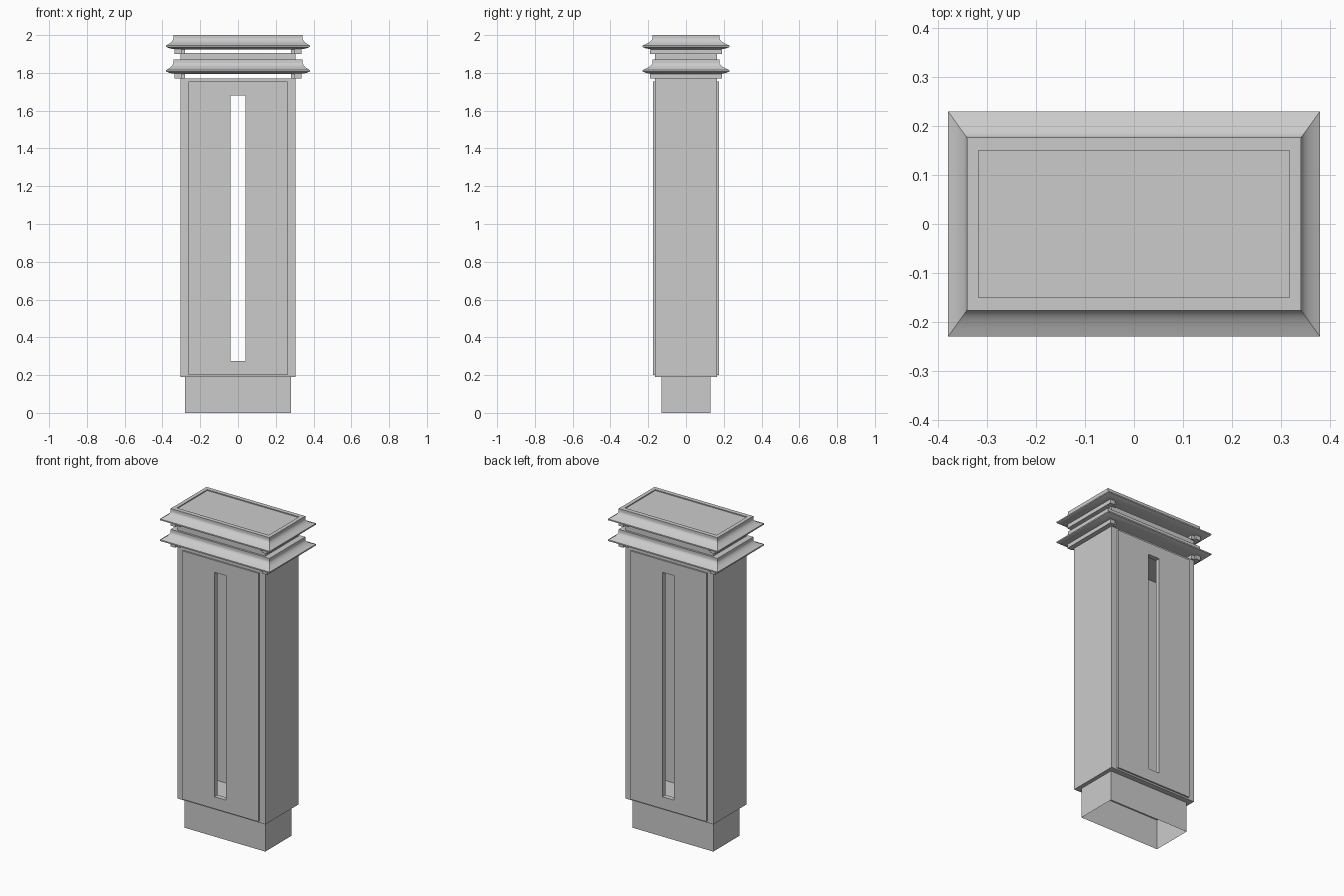
import bpy
import bmesh
from math import radians

default = bpy.data.objects.get("Cube")
if default:
    bpy.data.objects.remove(default, do_unlink=True)

grey = bpy.data.materials.new("stone_grey")
grey.use_nodes = True
colour = (0.6, 0.6, 0.6, 1)
grey.diffuse_color = colour
grey.node_tree.nodes["Principled BSDF"].inputs["Base Color"].default_value = colour


def finish(name, bm):
    bmesh.ops.recalc_face_normals(bm, faces=bm.faces)
    mesh = bpy.data.meshes.new(name)
    bm.to_mesh(mesh)
    bm.free()
    mesh.materials.append(grey)
    obj = bpy.data.objects.new(name, mesh)
    bpy.context.collection.objects.link(obj)
    return obj


def add_box(bm, x, y, z):
    """Add a box from (min, max) pairs."""
    verts = bmesh.ops.create_cube(bm, size=1)["verts"]
    for v in verts:
        for axis, (low, high) in enumerate((x, y, z)):
            v.co[axis] = low if v.co[axis] < 0 else high


def box(name, x, y, z):
    bm = bmesh.new()
    add_box(bm, x, y, z)
    return finish(name, bm)


def rings(name, profile, cap_start=True, cap_end=True):
    """Skin a stack of rectangles given as (half x, half y, z)."""
    bm = bmesh.new()
    loops = [[bm.verts.new((sx * x, sy * y, z))
              for sx, sy in ((-1, -1), (1, -1), (1, 1), (-1, 1))]
             for x, y, z in profile]
    for a, b in zip(loops, loops[1:]):
        for i in range(4):
            j = (i + 1) % 4
            bm.faces.new((a[i], a[j], b[j], b[i]))
    if cap_start:
        bm.faces.new(loops[0][::-1])
    if cap_end:
        bm.faces.new(loops[-1])
    return finish(name, bm)


def slotted_plate(name, half_x, y, z):
    """A plate with a tall open slot in the middle."""
    bm = bmesh.new()
    slot_x, slot_low, slot_high = 0.04, 0.275, 1.68
    xs = (-half_x, -slot_x, slot_x, half_x)
    zs = (z[0], slot_low, slot_high, z[1])
    grid = [[bm.verts.new((px, y[0], pz)) for px in xs] for pz in zs]
    faces = [bm.faces.new((grid[r][c], grid[r][c + 1],
                           grid[r + 1][c + 1], grid[r + 1][c]))
             for r in range(3) for c in range(3) if (r, c) != (1, 1)]
    solid = bmesh.ops.extrude_face_region(bm, geom=faces, use_keep_orig=True)
    for item in solid["geom"]:
        if isinstance(item, bmesh.types.BMVert):
            item.co.y = y[1]
    return finish(name, bm)


# Hollow plinth, open underneath
rings("plinth", [(0.28, 0.13, 0), (0.28, 0.13, 0.19)], False, False)

# Hollow shaft: floor, ceiling, side walls and slotted faces
body_z = (0.19, 1.77)
box("shaft_floor", (-0.285, 0.285), (-0.145, 0.145), (0.19, 0.2))
box("shaft_ceiling", (-0.285, 0.285), (-0.145, 0.145), (1.755, 1.77))
for side, sign in (("left", 1), ("right", -1)):
    box(side + "_wall", sorted((sign * 0.285, sign * 0.305)), (-0.145, 0.145), body_z)
for side, sign in (("front", -1), ("back", 1)):
    slotted_plate(side + "_wall", 0.305, (sign * 0.145, sign * 0.165), body_z)
    slotted_plate(side + "_panel", 0.263, (sign * 0.165, sign * 0.175), (0.2, 1.755))

# Block between the two roof tiers
box("roof_neck", (-0.305, 0.305), (-0.165, 0.165), (1.865, 1.905))

# Two flared roof tiers, each resting on beams along both ends
for tier, top in (("lower", 1.87), ("upper", 2.0)):
    profile = [(0.335, 0.185, top - 0.075), (0.36, 0.21, top - 0.071),
               (0.38, 0.23, top - 0.063), (0.38, 0.23, top - 0.055)]
    steps = 8
    for i in range(1, steps + 1):
        t = i / steps
        flare = (1 - t) ** 2
        profile.append((0.342 + 0.038 * flare, 0.177 + 0.053 * flare,
                        top - 0.055 + 0.04 * t))
    profile.append((0.342, 0.177, top))
    if tier == "upper":
        # Shallow sunken top
        profile += [(0.318, 0.15, top), (0.318, 0.15, top - 0.006)]
    roof = rings(tier + "_roof", profile)
    bpy.context.view_layer.objects.active = roof
    roof.select_set(True)
    bpy.ops.object.shade_smooth_by_angle(angle=radians(30))
    roof.select_set(False)

    for side, sign in (("left", 1), ("right", -1)):
        bm = bmesh.new()
        for near, far, reach in ((0.28, 0.3, 0.175), (0.3, 0.335, 0.19)):
            add_box(bm, sorted((sign * near, sign * far)), (-reach, reach),
                    (top - 0.1, top - 0.07))
        finish(tier + "_" + side + "_beam", bm)
